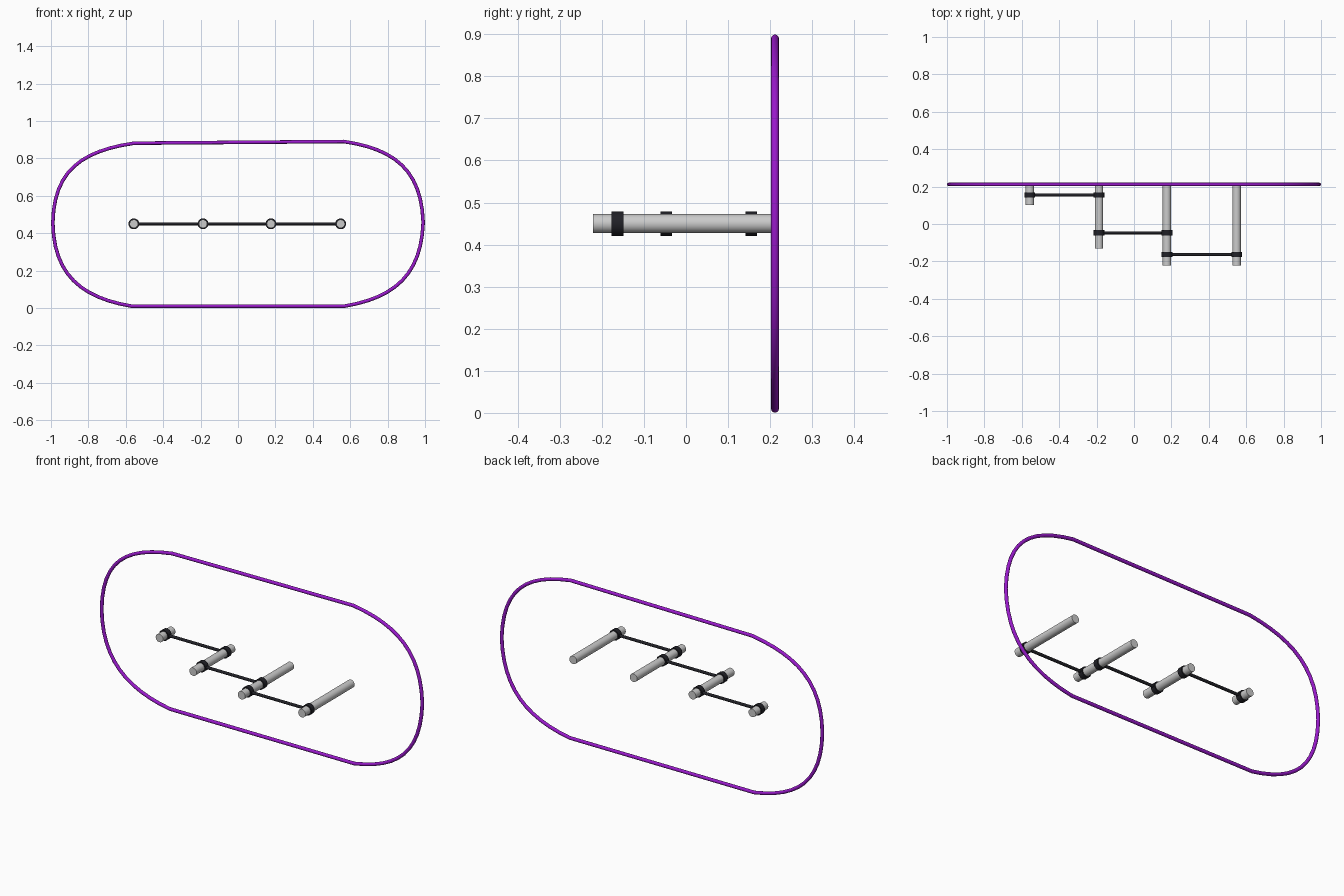
import bpy
import math

if "Cube" in bpy.data.objects:
    bpy.data.objects.remove(bpy.data.objects["Cube"])

def material(name, rgb):
    m = bpy.data.materials.new(name)
    m.diffuse_color = (*rgb, 1)
    m.use_nodes = True
    m.node_tree.nodes["Principled BSDF"].inputs["Base Color"].default_value = m.diffuse_color
    return m

purple = material("purple", (0.32, 0.01, 0.6))
black = material("black", (0.015, 0.015, 0.02))
Z = 0.45

def cylinder(name, center, radius, length, axis, mat=None):
    rot = (math.pi / 2, 0, 0) if axis == "Y" else (0, math.pi / 2, 0)
    bpy.ops.mesh.primitive_cylinder_add(vertices=32, radius=radius, depth=length,
                                        location=center, rotation=rot)
    ob = bpy.context.object
    ob.name = name
    bpy.ops.object.shade_smooth_by_angle(angle=math.radians(40))
    if mat:
        ob.data.materials.append(mat)
    return ob

# Row of parallel rods, growing longer to the right
rod_x = [-0.557, -0.187, 0.176, 0.549]
rod_front = [0.102, -0.13, -0.221, -0.221]
rod_back = 0.212
for i, (x, f) in enumerate(zip(rod_x, rod_front)):
    cylinder(f"rod_{i + 1}", (x, (f + rod_back) / 2, Z), 0.0225, rod_back - f, "Y")

# Stepped link bars with a collar on the rod at each end
for i, y in enumerate([0.155, -0.047, -0.163]):
    a, b = rod_x[i], rod_x[i + 1]
    cylinder(f"link_{i + 1}", ((a + b) / 2, y, Z), 0.008, b - a, "X", black)
    for side, x in (("left", a), ("right", b)):
        cylinder(f"collar_{i + 1}_{side}", (x, y, Z), 0.029, 0.028, "Y", black)

# Purple outline loop: (point, left handle, right handle) in x, z
loop = [
    ((0.565, 0.89), (0.2, 0.887), (0.84, 0.85)),
    ((0.99, 0.458), (0.98, 0.735), (0.98, 0.18)),
    ((0.57, 0.01), (0.84, 0.055), (0.2, 0.01)),
    ((-0.57, 0.01), (-0.2, 0.01), (-0.84, 0.055)),
    ((-0.99, 0.455), (-0.985, 0.18), (-0.985, 0.73)),
    ((-0.555, 0.881), (-0.84, 0.84), (-0.2, 0.884)),
]
curve = bpy.data.curves.new("outline_loop", "CURVE")
curve.dimensions = "3D"
curve.bevel_depth = 0.0095
curve.bevel_resolution = 4
curve.resolution_u = 12
spline = curve.splines.new("BEZIER")
spline.bezier_points.add(len(loop) - 1)
spline.use_cyclic_u = True
for p, (co, hl, hr) in zip(spline.bezier_points, loop):
    p.handle_left_type = p.handle_right_type = "FREE"
    p.co = (co[0], 0.2115, co[1])
    p.handle_left = (hl[0], 0.2115, hl[1])
    p.handle_right = (hr[0], 0.2115, hr[1])
curve.materials.append(purple)
ring = bpy.data.objects.new("outline_loop", curve)
bpy.context.collection.objects.link(ring)
